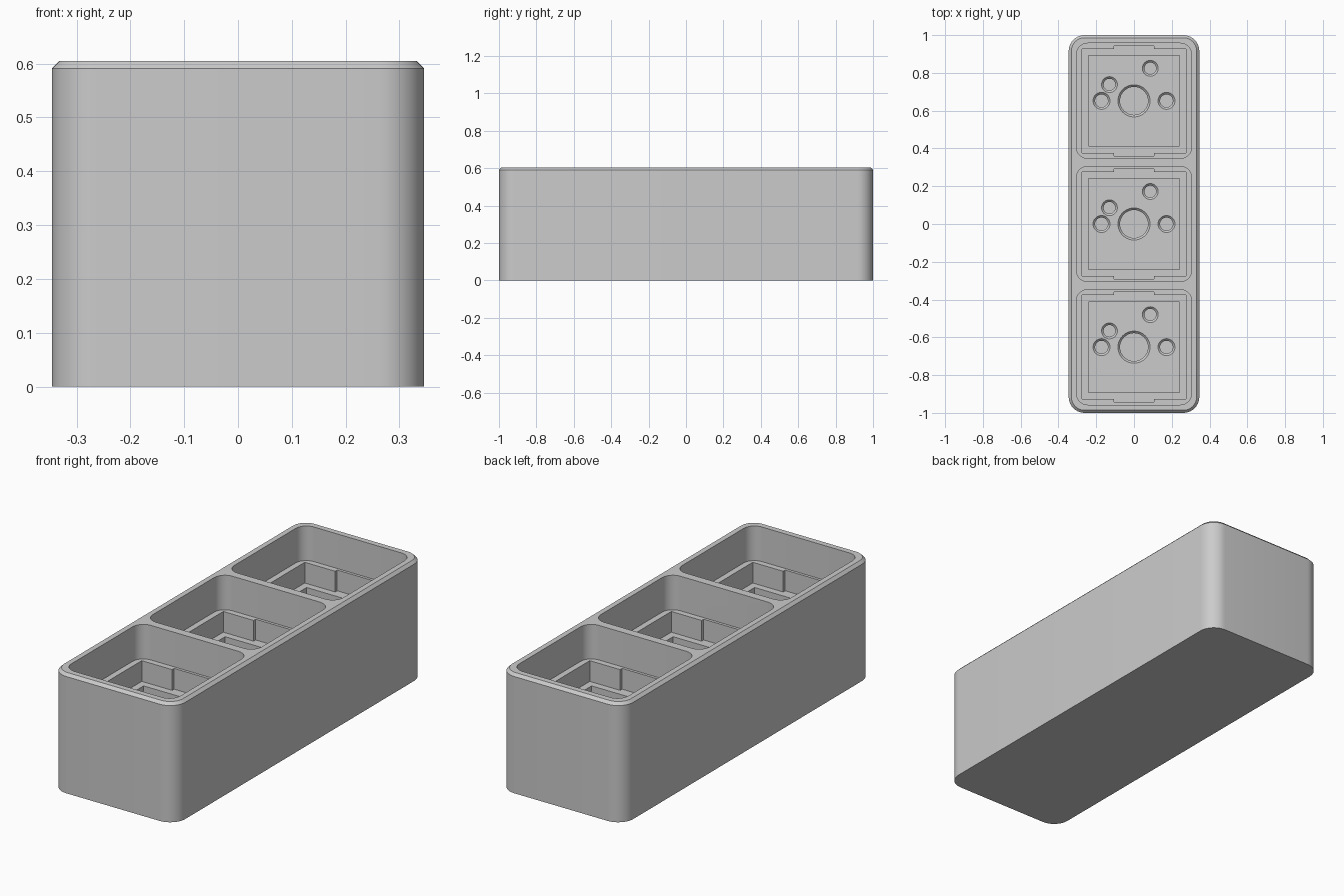
import bpy, bmesh, math

if "Cube" in bpy.data.objects:
    bpy.data.objects.remove(bpy.data.objects["Cube"])

TOP = 0.605
PITCH = 0.652
POCKET_Z, SEAT_Z, FLOOR_Z = TOP - 0.175, TOP - 0.28, TOP - 0.45


def rounded(hx, hy, r, cy=0.0, seg=10):
    pts = []
    for i, (sx, sy) in enumerate([(1, 1), (-1, 1), (-1, -1), (1, -1)]):
        for k in range(seg + 1):
            a = math.pi / 2 * (i + k / seg)
            pts.append((sx * (hx - r) + r * math.cos(a), cy + sy * (hy - r) + r * math.sin(a)))
    return pts


def circle(cx, cy, r, n=40):
    return [(cx + r * math.cos(2 * math.pi * k / n), cy + r * math.sin(2 * math.pi * k / n)) for k in range(n)]


def loft(name, levels):
    """Closed solid through matching outlines, each given as (outline, z)."""
    bm = bmesh.new()
    rings = [[bm.verts.new((x, y, z)) for x, y in pts] for pts, z in levels]
    n = len(rings[0])
    for lo, hi in zip(rings, rings[1:]):
        for i in range(n):
            j = (i + 1) % n
            bm.faces.new((lo[i], lo[j], hi[j], hi[i]))
    bm.faces.new(rings[0][::-1])
    bm.faces.new(rings[-1])
    bmesh.ops.recalc_face_normals(bm, faces=bm.faces)
    mesh = bpy.data.meshes.new(name)
    bm.to_mesh(mesh)
    bm.free()
    ob = bpy.data.objects.new(name, mesh)
    bpy.context.collection.objects.link(ob)
    return ob


# Body with chamfered top rim
body = loft("switch_case", [
    (rounded(0.346, 1.0, 0.085), 0),
    (rounded(0.346, 1.0, 0.085), TOP - 0.014),
    (rounded(0.332, 0.986, 0.071), TOP)])

cutters = []


def cut(name, levels):
    ob = loft(name, levels)
    ob.hide_render = True
    cutters.append(ob)


for bay in (-1, 0, 1):
    cy = bay * PITCH
    # Keycap pocket
    pocket = rounded(0.305, 0.305, 0.06, cy)
    cut("pocket_cutter", [(pocket, POCKET_Z), (pocket, TOP + 0.1)])
    # Switch seat with a notch front and back
    s, w, d = 0.275, 0.105, 0.291
    seat = [(s, -s), (s, s), (w, s), (w, d), (-w, d), (-w, s),
            (-s, s), (-s, -s), (-w, -s), (-w, -d), (w, -d), (w, -s)]
    seat = [(x, y + cy) for x, y in seat]
    cut("seat_cutter", [(seat, SEAT_Z), (seat, POCKET_Z + 0.05)])
    # Square switch well
    h = 0.24
    well = [(h, cy - h), (h, cy + h), (-h, cy + h), (-h, cy - h)]
    cut("well_cutter", [(well, FLOOR_Z), (well, SEAT_Z + 0.05)])
    # Peg and pin holes with chamfered mouths
    for x, y, r in [(0, 0, 0.085), (-0.172, 0, 0.045), (0.172, 0, 0.045),
                    (-0.13, 0.086, 0.042), (0.086, 0.172, 0.042)]:
        inner = circle(x, cy + y, r - 0.011)
        mouth = circle(x, cy + y, r)
        cut("hole_cutter", [(inner, 0.04), (inner, FLOOR_Z - 0.011),
                            (mouth, FLOOR_Z), (mouth, FLOOR_Z + 0.05)])

# Carve everything out, then remove the cutters
for c in cutters:
    m = body.modifiers.new("carve", 'BOOLEAN')
    m.operation, m.solver, m.object = 'DIFFERENCE', 'EXACT', c
dg = bpy.context.evaluated_depsgraph_get()
result = bpy.data.meshes.new_from_object(body.evaluated_get(dg))
body.modifiers.clear()
body.data = result
for c in cutters:
    bpy.data.objects.remove(c)

bpy.context.view_layer.objects.active = body
body.select_set(True)
bpy.ops.object.shade_smooth_by_angle(angle=math.radians(30))
